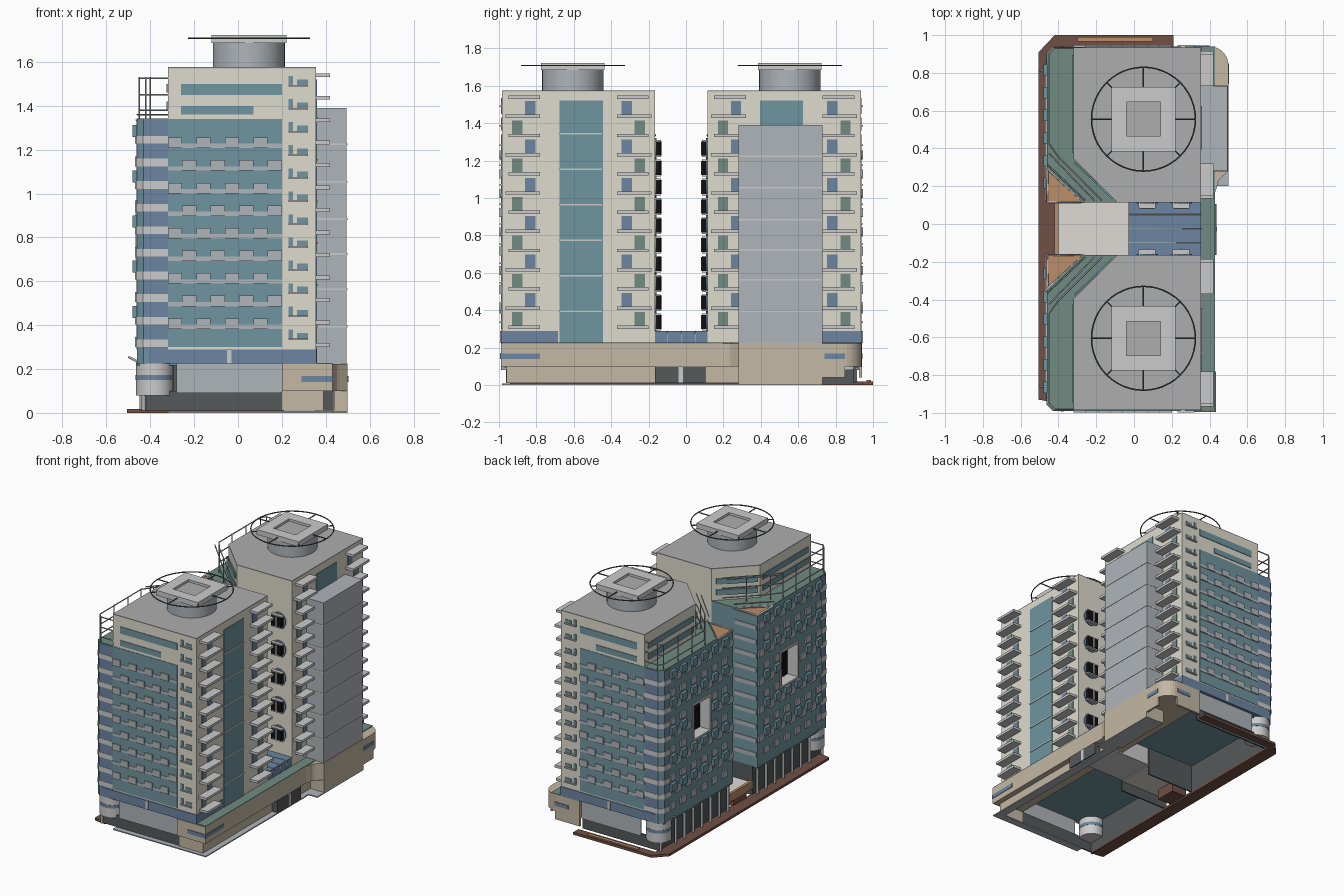
import bpy, bmesh, math

if "Cube" in bpy.data.objects:
    bpy.data.objects.remove(bpy.data.objects["Cube"])

COL = dict(cream=(.74, .72, .62), teal=(.16, .30, .35), blue=(.15, .24, .36), beige=(.55, .48, .37),
           brown=(.16, .08, .06), green=(.16, .26, .22), dark=(.09, .1, .1), black=(.005, .005, .005),
           orange=(.5, .27, .14), pale=(.74, .7, .66), white=(.6, .6, .62), roof=(.42, .42, .42), stone=(.43, .46, .49))
MATS = {}
for k, c in COL.items():
    MATS[k] = bpy.data.materials.new(k)
    MATS[k].diffuse_color = (*c, 1)
Y0 = -0.025                                   # mirror plane between the towers


def link(name, bm, mat):
    bmesh.ops.recalc_face_normals(bm, faces=bm.faces)
    me = bpy.data.meshes.new(name)
    bm.to_mesh(me)
    bm.free()
    me.materials.append(MATS[mat])
    ob = bpy.data.objects.new(name, me)
    bpy.context.collection.objects.link(ob)
    return ob


def add_prism(bm, pts, z0, z1):
    lo = [bm.verts.new((x, y, z0)) for x, y in pts]
    hi = [bm.verts.new((x, y, z1)) for x, y in pts]
    bm.faces.new(lo)
    bm.faces.new(hi)
    n = len(pts)
    for i in range(n):
        bm.faces.new((lo[i], lo[(i + 1) % n], hi[(i + 1) % n], hi[i]))


def prisms(name, items, mat):
    bm = bmesh.new()
    for pts, z0, z1 in items:
        add_prism(bm, pts, z0, z1)
    return link(name, bm, mat)


def boxes(name, items, mat):
    return prisms(name, [([(a, c), (b, c), (b, d), (a, d)], e, f) for a, b, c, d, e, f in items], mat)


def tubes(name, paths, r, mat):
    cu = bpy.data.curves.new(name, 'CURVE')
    cu.dimensions = '3D'
    cu.bevel_depth, cu.bevel_resolution, cu.use_fill_caps = r, 1, True
    for pts in paths:
        sp = cu.splines.new('POLY')
        sp.points.add(len(pts) - 1)
        for p, co in zip(sp.points, pts):
            p.co = (*co, 1)
    cu.materials.append(MATS[mat])
    bpy.context.collection.objects.link(bpy.data.objects.new(name, cu))


def cyl(name, x, y, r, z0, z1, mat, n=32):
    pts = [(x + r * math.cos(2 * math.pi * i / n), y + r * math.sin(2 * math.pi * i / n)) for i in range(n)]
    ob = prisms(name, [(pts, z0, z1)], mat)
    for p in ob.data.polygons:
        p.use_smooth = len(p.vertices) == 4
    return ob


def arc(x, y, r, a0, a1, n=8):
    return [(x + r * math.cos(math.radians(a0 + (a1 - a0) * i / n)),
             y + r * math.sin(math.radians(a0 + (a1 - a0) * i / n))) for i in range(n + 1)]


ROWS = [0.30 + 0.103 * i for i in range(10)]   # floors of the glass facades
PV0, PV1, PZ0, PZ1 = .41, .60, .71, .96        # portal opening in the west facade

for s, side in ((-1, 'south'), (1, 'north')):
    def P(pts):
        return [(x, Y0 + s * v) for x, v in pts]

    def mbox(name, items, mat):                # boxes in (x, v, z), v = distance from mirror plane
        boxes(f'{side}_{name}', [(a, b, Y0 + s * c, Y0 + s * d, e, f) for a, b, c, d, e, f in items], mat)

    # main cream body and roof
    body = P([(-.32, .96), (.355, .96), (.355, .14), (-.09, .14), (-.32, .37)])
    prisms(f'{side}_tower_body', [(body, .225, 1.57)], 'cream')
    prisms(f'{side}_roof', [(body, 1.57, 1.576)], 'roof')
    # west glass wing with a portal recess
    wing = P([(-.46, .93), (-.43, .96), (-.32, .96), (-.32, .37), (-.09, .14), (-.27, .14), (-.46, .32)])
    up = P([(-.46, .93), (-.43, .96), (-.32, .96), (-.32, PV1), (-.46, PV1)])
    low = P([(-.46, PV0), (-.32, PV0), (-.32, .37), (-.09, .14), (-.27, .14), (-.46, .32)])
    prisms(f'{side}_glass_wing', [(wing, .225, PZ0), (wing, PZ1, 1.335), (up, PZ0, PZ1), (low, PZ0, PZ1)], 'teal')
    prisms(f'{side}_terrace', [(wing, 1.335, 1.342)], 'green')
    tri = P([(-.46, .32), (-.27, .14), (-.46, .14)])
    prisms(f'{side}_corner_spur', [(tri, .225, 1.325)], 'teal')
    prisms(f'{side}_spur_top', [(tri, 1.325, 1.33)], 'orange')
    tubes(f'{side}_spur_rim', [[(x, y, 1.335) for x, y in tri + tri[:1]]], .007, 'white')
    mbox('portal_back', [(-.385, -.319, PV0, PV1, PZ0, PZ1)], 'black')
    mbox('portal_frame', [(-.468, -.33, PV0 - .008, PV0 + .004, PZ0 - .01, PZ1 + .01),
                          (-.468, -.33, PV1 - .004, PV1 + .008, PZ0 - .01, PZ1 + .01),
                          (-.468, -.33, PV0, PV1, PZ0 - .01, PZ0 + .004),
                          (-.468, -.33, PV0, PV1, PZ1 - .004, PZ1 + .01)], 'white')

    # end facade glass, ribbon windows and staggered panels
    mbox('end_glass', [(-.32, .2, .955, .963, .3, 1.34)], 'teal')
    mbox('ribbon_windows', [(-.26, .2, .955, .964, 1.45, 1.5), (-.26, .07, .955, .964, 1.36, 1.4)], 'teal')
    mbox('end_panels', [(-.32 + .065 * c, -.255 + .065 * c, .955, .972, z - .02, z + .028)
                        for i, z in enumerate(ROWS) if i for c in range(8) if (c + i) % 2] +
         [(-.32, .2, .955, .966, z - .02, z) for z in ROWS[1:]], 'stone')
    mbox('corner_glass', [(-.43, -.32, .955, .962, .29, 1.335), (-.462, -.45, .87, .93, .29, 1.335)], 'blue')
    corner = P([(-.464, .86), (-.464, .932), (-.432, .964), (-.32, .964), (-.32, .95), (-.42, .95), (-.45, .92), (-.45, .86)])
    prisms(f'{side}_corner_bands', [(corner, z, z + .035) for z in ROWS], 'white')
    # west facade staggered panels and bays
    cells = [(i, c, z, .15 + .06 * c) for i, z in enumerate(ROWS) for c in range(12)]
    cells = [q for q in cells if not (PV0 - .06 < q[3] < PV1 and PZ0 - .08 < q[2] < PZ1)]
    mbox('west_panels', [(-.47, -.455, v, v + .06, z, z + .045) for i, c, z, v in cells if (i + c) % 2], 'stone')
    mbox('west_bays', [(-.48, -.455, v, v + .06, z + .03, z + .085) for i, c, z, v in cells
                       if (i + c) % 2 == 0 and c % 2], 'teal')
    mbox('gap_bands', [(-.455, -.28, .134, .145, z, z + .03) for z in ROWS], 'stone')
    # chamfer windows above the terrace
    for n, (z0, z1) in enumerate(((1.38, 1.42), (1.46, 1.5))):
        prisms(f'{side}_chamfer_window_{n}', [(P([(-.313, .353), (-.318, .348), (-.118, .158), (-.11, .165)]), z0, z1)], 'teal')
        mbox(f'setback_window_{n}', [(-.326, -.315, .4, .92, z0, z1)], 'teal')
    # terrace railing pergola
    path = [(-.32, .955), (-.42, .955), (-.45, .925), (-.45, .45), (-.40, .38), (-.17, .15)]
    rails = [[(x, y, z) for x, y in P(path)] for z in (1.38, 1.45, 1.525)]
    rails += [[(x, y, 1.525) for x, y in P([(-.45, .40), (-.21, .15)])], [(x, y, 1.36) for x, y in P([(-.46, .34), (-.26, .15)])]]
    posts = path[1:5] + [(-.45, v / 100) for v in (60, 76)] + [(-.285, .265)]
    rails += [[(x, y, 1.34), (x, y, 1.53)] for x, y in P(posts)]
    tubes(f'{side}_terrace_railing', rails, .004, 'stone')

    # east facade: glass strip, balconies, alternating windows
    mbox('east_glass', [(.35, .36, .42, .65, .225, 1.52)], 'teal')
    mbox('east_glass_lines', [(.35, .364, .42, .65, z, z + .008) for z in (.39, .58, .77, .96, 1.15, 1.34)], 'white')
    slabs, wb, wg = [], [], []
    for i in range(13):
        z = 1.53 - .1025 * i
        for out in (0, 1):
            f = (lambda t: .96 - t) if out else (lambda t: .14 + t)
            a, b = (.035, .205) if i % 2 == 0 else (.02, .205)
            slabs.append((.35, .42, f(a), f(b), z, z + .018))
            if i:
                w0, w1 = (.055, .11) if i % 2 == 0 else (.125, .18)
                (wg if i % 2 == 0 else wb).append((.35, .359, f(w0), f(w1), z + .018, z + .09))
    mbox('balcony_slabs', slabs, 'white')
    mbox('balcony_windows_blue', wb, 'blue')
    mbox('balcony_windows_green', wg, 'green')
    # small windows with sills beside the end glass
    zs = [.34 + .105 * i for i in range(12)]
    mbox('end_small_windows', [(.23, .25, .955, .964, z, z + .04) for z in zs] + [(.27, .32, .955, .964, z, z + .025) for z in zs], 'teal')
    mbox('end_small_sills', [(.23, .32, .955, .972, z - .008, z) for z in zs], 'white')
    # projecting window boxes facing the gap
    gap = [((.07, .25)[i % 2], z) for i, z in enumerate(ROWS)]
    mbox('gap_window_boxes', [(x - .04, x + .04, .108, .145, z, z + .075) for x, z in gap], 'black')
    mbox('gap_window_frames', [(x - .045, x + .045, .11, .145, z - .008, z) for x, z in gap] +
         [(x - .045, x + .045, .11, .145, z + .075, z + .082) for x, z in gap] +
         [(x - .004, x + .004, .104, .11, z, z + .075) for x, z in gap], 'white')
    bm = bmesh.new()
    for x, z in gap:
        add_prism(bm, arc(x, z + .037, .058, 0, 345, 23), 0, .008)
    for v in bm.verts:
        v.co = (v.co.x, Y0 + s * (.133 + v.co.z), v.co.y)
    link(f'{side}_gap_round_windows', bm, 'blue')

    # rooftop drum, slab and ring
    cy = Y0 + s * .58
    cyl(f'{side}_roof_drum', .05, cy, .165, 1.57, 1.685, 'stone')
    boxes(f'{side}_drum_slab', [(-.12, .22, cy - .17, cy + .17, 1.685, 1.70)], 'white')
    boxes(f'{side}_drum_slab_rim', [(-.12, .22, cy - .17, cy - .09, 1.70, 1.722), (-.12, .22, cy + .09, cy + .17, 1.70, 1.722),
                                    (-.12, -.04, cy - .09, cy + .09, 1.70, 1.722), (.14, .22, cy - .09, cy + .09, 1.70, 1.722)], 'white')
    boxes(f'{side}_slab_hatch', [(-.04, .14, cy - .09, cy + .09, 1.70, 1.705)], 'roof')
    ring = [[(x, y, 1.708) for x, y in arc(.05, cy, .275, 0, 360, 48)]]
    for k in range(8):
        c, d = math.cos(k * math.pi / 4), math.sin(k * math.pi / 4)
        r0 = .16 if k % 2 == 0 else .23
        ring.append([(.05 + r0 * c, cy + r0 * d, 1.708), (.05 + .275 * c, cy + .275 * d, 1.708)])
    tubes(f'{side}_roof_ring', ring, .004, 'dark')

    # base storeys (open underneath): blue band, ground glazing, arcade columns, corner drum
    mbox('base_band', [(-.41, .357, .66, .965, .225, .29), (-.41, .34, .142, .66, .225, .29)], 'blue')
    mbox('base_band_pier', [(-.05, -.03, .95, .97, .225, .29)], 'white')
    mbox('ground_glazing', [(-.42, .2, .92, .93, .012, .1), (-.42, -.41, .14, .93, .012, .225),
                            (-.41, -.03, .14, .15, .012, .225)], 'dark')
    mbox('podium_recess_wall', [(-.28, .2, .935, .945, .09, .225)], 'stone')
    mbox('ground_ceiling', [(-.46, .2, .145, .93, .215, .224)], 'teal')
    cyl(f'{side}_corner_drum', -.38, Y0 + s * .88, .085, .08, .23, 'white')
    cyl(f'{side}_drum_window', -.38, Y0 + s * .88, .087, .15, .172, 'blue')
    tubes(f'{side}_arcade_columns', [[(x, y, .01), (x, y, .3)] for x, y in
                                     P([(-.44, .17 + .1 * i) for i in range(7)] + [(-.43, .93)])], .01, 'stone')

# podium along the east with rounded north end and bulge
boxes('podium_upper', [(.2, .43, -.99, .28, .1, .222)], 'beige')
boxes('podium_lower', [(.375, .39, -.96, .28, .01, .1), (.2, .39, -.96, -.945, .01, .1)], 'beige')
boxes('podium_link_slab', [(-.03, .3, -.165, .115, .09, .222)], 'white')
bulge = [(.2, .17), (.43, .17)] + arc(.5, .2, .06, 180, 110, 4)[:-1] + [(.5, .28)] + arc(.4, .84, .1, 0, 90) + [(.2, .94)]
prisms('podium_bulge', [(bulge, .1, .222)], 'beige')
boxes('podium_bulge_skirt', [(.485, .5, .28, .85, .04, .1), (.2, .4, .925, .94, .04, .1)], 'beige')
boxes('podium_roof', [(.2, .43, -.985, .94, .222, .227)], 'green')
boxes('podium_windows', [(.29, .434, -.995, -.78, .14, .168), (.42, .503, .74, .85, .14, .168), (.29, .4, .86, .944, .14, .168)], 'blue')
boxes('entrance_doors', [(.38, .436, -.165, .105, .012, .1)], 'dark')
boxes('entrance_pier', [(.42, .44, -.04, -.015, .012, .1)], 'white')
# tall lift slab
boxes('lift_slab', [(.35, .495, .28, .73, .225, 1.39)], 'stone')
boxes('lift_slab_base', [(.35, .5, .28, .73, .005, .225)], 'beige')
boxes('lift_slab_lines', [(.35, .498, .278, .732, z, z + .008) for z in (.39, .56, .72, .88, 1.05, 1.22)], 'white')
# link between towers
boxes('link_glass', [(-.03, .355, -.165, .115, .222, .29)], 'blue')
tubes('link_mullions', [[(.357, y, .225), (.357, y, .29), (-.03, y, .29)] for y in (-.1, -.025, .05)], .002, 'stone')
boxes('court_floor', [(-.41, -.03, -.165, .115, .085, .105)], 'pale')
boxes('court_edge', [(-.42, -.40, -.165, .115, .06, .115)], 'orange')
boxes('court_steps', [(-.42, -.3, -.1, .05, .012, .085)], 'brown')
# ground plinth strips
prisms('west_plinth', [([(-.505, -.93), (-.45, -.94), (-.41, -.94), (-.41, .94), (.21, .94), (.21, 1.0), (-.42, 1.0), (-.505, .91)], 0, .018)], 'brown')
boxes('plinth_bench', [(-.3, .1, .965, .99, .018, .026)], 'orange')
boxes('pavement', [(-.32, .43, -.985, -.93, 0, .008), (.37, .43, -.93, .28, 0, .008), (.39, .5, .2, .73, 0, .008)], 'stone')
# slanted canopies over the west corners
tubes('west_canopies', [[(-.5, y, .255), (-.45, y, .23)] for y in (-.86, .81)], .006, 'stone')

for m in bpy.data.materials:
    if m.users and not m.is_grease_pencil:
        m.use_nodes = True
        m.node_tree.nodes["Principled BSDF"].inputs["Base Color"].default_value = m.diffuse_color
